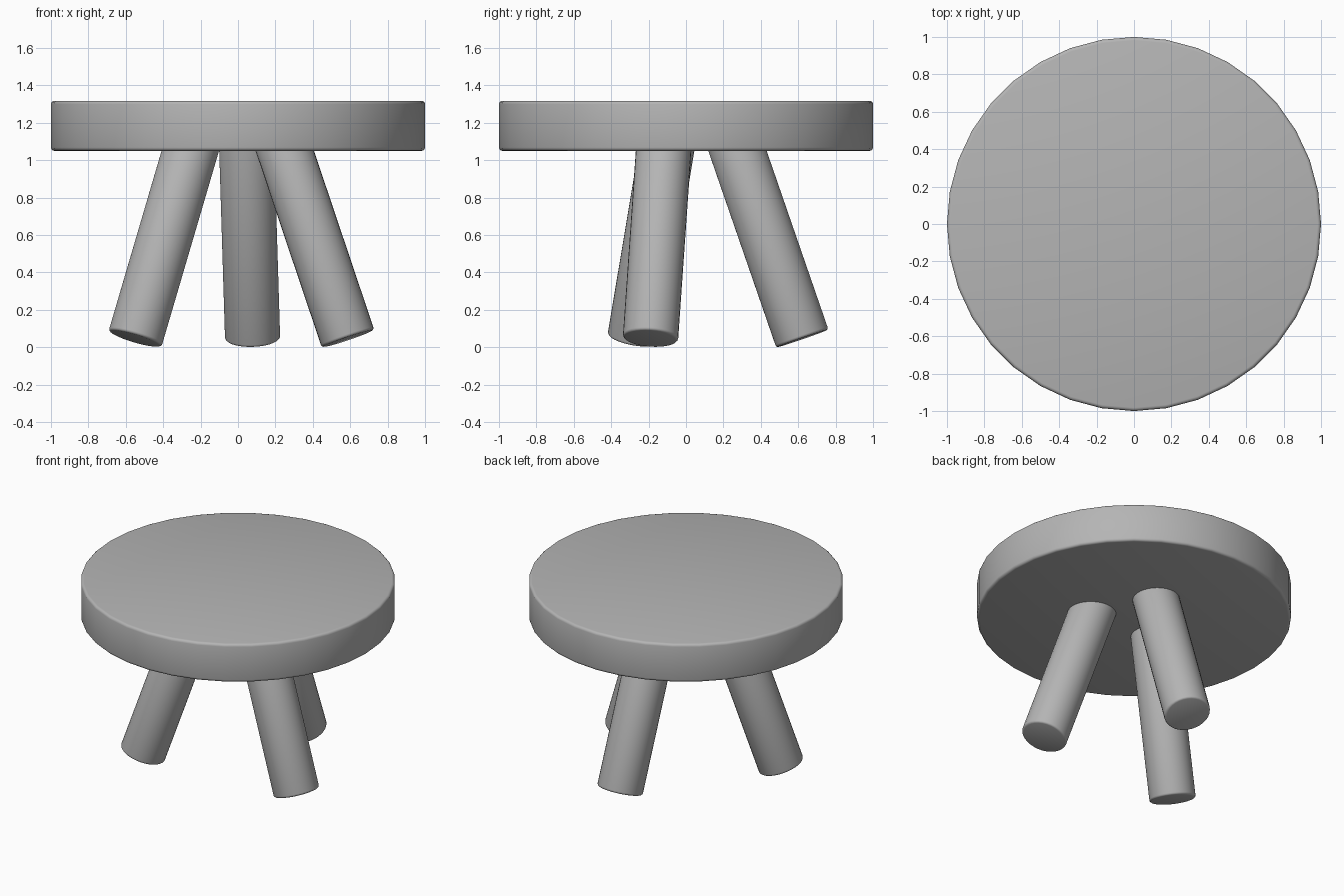
import bpy, math
from mathutils import Vector

if "Cube" in bpy.data.objects:
    bpy.data.objects.remove(bpy.data.objects["Cube"])

# Mid-grey finish for all parts
grey = bpy.data.materials.new("mid_grey")
grey.diffuse_color = (0.46, 0.46, 0.46, 1)
grey.use_nodes = True
grey.node_tree.nodes["Principled BSDF"].inputs["Base Color"].default_value = grey.diffuse_color


def rounded_cylinder(name, radius, start, end, sides, bevel):
    """Smooth cylinder between two points, with slightly softened rims."""
    start, end = Vector(start), Vector(end)
    axis = end - start
    bpy.ops.mesh.primitive_cylinder_add(vertices=sides, radius=radius, depth=axis.length,
                                        location=(start + end) / 2)
    obj = bpy.context.object
    obj.name = name
    obj.rotation_euler = axis.to_track_quat('Z', 'Y').to_euler()
    obj.data.materials.append(grey)
    mod = obj.modifiers.new("soft_rim", 'BEVEL')
    mod.width = bevel
    mod.segments = 3
    mod.limit_method = 'ANGLE'
    mod.angle_limit = math.radians(40)
    bpy.ops.object.modifier_apply(modifier=mod.name)
    bpy.ops.object.shade_smooth_by_angle(angle=math.radians(40))
    return obj


# Round seat
rounded_cylinder("seat", 1.0, (0, 0, 1.05), (0, 0, 1.317), 36, 0.018)

# Splayed legs: foot centre, and where the axis meets the seat underside
legs = {
    "left_leg": ((-0.55, -0.273, 0.046), (-0.255, -0.105, 1.05)),
    "right_leg": ((0.588, -0.19, 0.046), (0.25, -0.12, 1.05)),
    "back_leg": ((0.078, 0.622, 0.046), (0.047, 0.275, 1.05)),
}
for name, (foot, joint) in legs.items():
    foot, joint = Vector(foot), Vector(joint)
    top = foot + (joint - foot) * 1.1  # sink the end into the seat
    rounded_cylinder(name, 0.148, foot, top, 32, 0.014)
